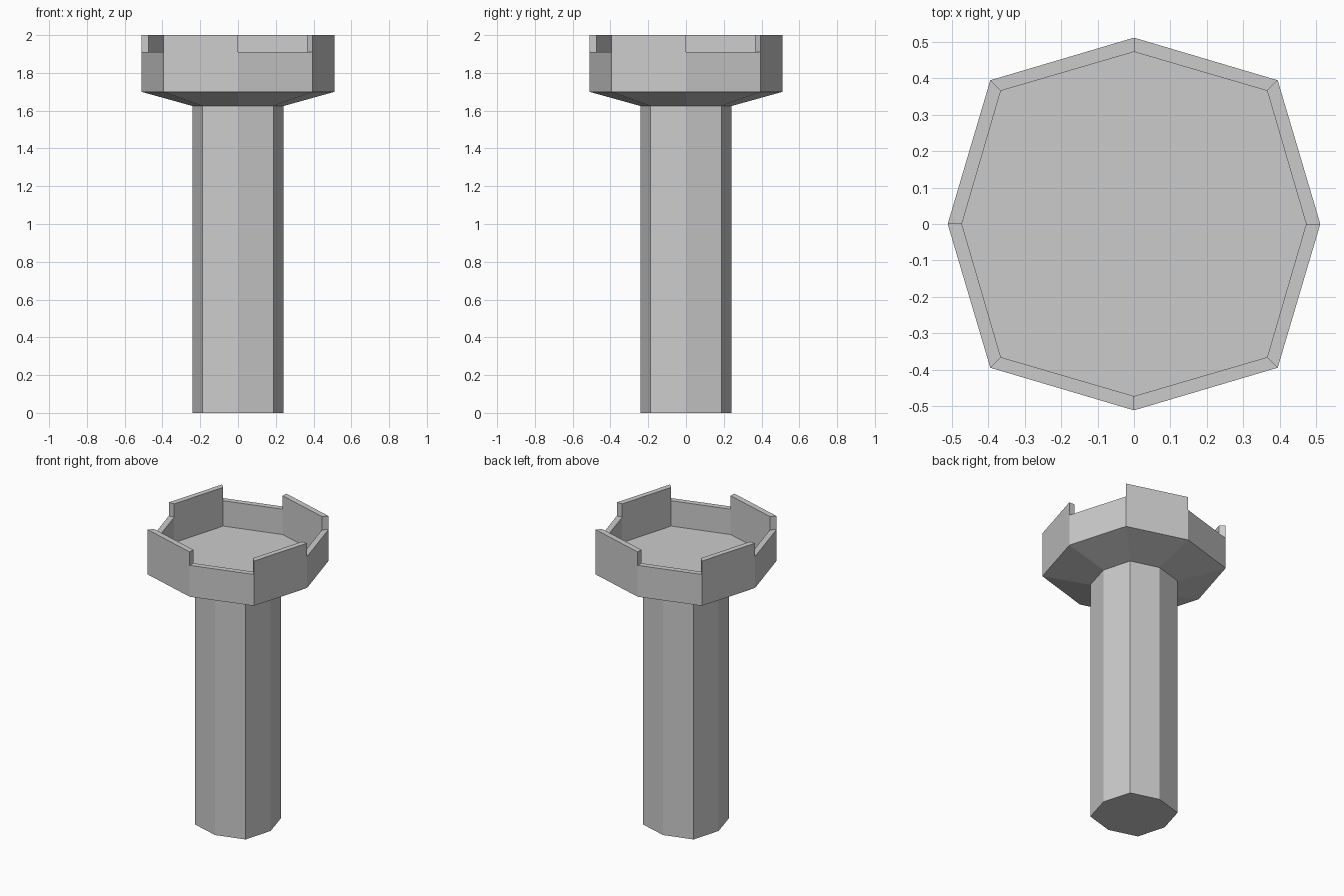
import bpy, bmesh

if "Cube" in bpy.data.objects:
    bpy.data.objects.remove(bpy.data.objects["Cube"])

def ring(bm, axial, diag, z):
    """Eight-sided ring: corners on the axes and on the diagonals."""
    pts = [(axial, 0), (diag, diag), (0, axial), (-diag, diag),
           (-axial, 0), (-diag, -diag), (0, -axial), (diag, -diag)]
    return [bm.verts.new((x, y, z)) for x, y in pts]

def bridge(bm, low, high):
    return [bm.faces.new((low[i], low[(i + 1) % 8], high[(i + 1) % 8], high[i]))
            for i in range(8)]

bm = bmesh.new()

# Profile: shaft, flare, outer cup wall, rim, inner cup wall down to the floor
profile = [(0.242, 0.188, 0.0), (0.242, 0.188, 1.625), (0.512, 0.395, 1.70),
           (0.512, 0.395, 1.91), (0.473, 0.366, 1.91), (0.473, 0.366, 1.74)]
rings = [ring(bm, *p) for p in profile]
bands = [bridge(bm, a, b) for a, b in zip(rings, rings[1:])]
bm.faces.new(rings[0][::-1])
bm.faces.new(rings[-1])

# Raised battlements on every second rim segment
raised = bmesh.ops.extrude_discrete_faces(bm, faces=bands[3][1::2])["faces"]
for v in {v for f in raised for v in f.verts}:
    v.co.z = 2.0

bmesh.ops.recalc_face_normals(bm, faces=bm.faces)
mesh = bpy.data.meshes.new("notched_pillar")
bm.to_mesh(mesh)
bm.free()
bpy.context.collection.objects.link(bpy.data.objects.new("notched_pillar", mesh))
